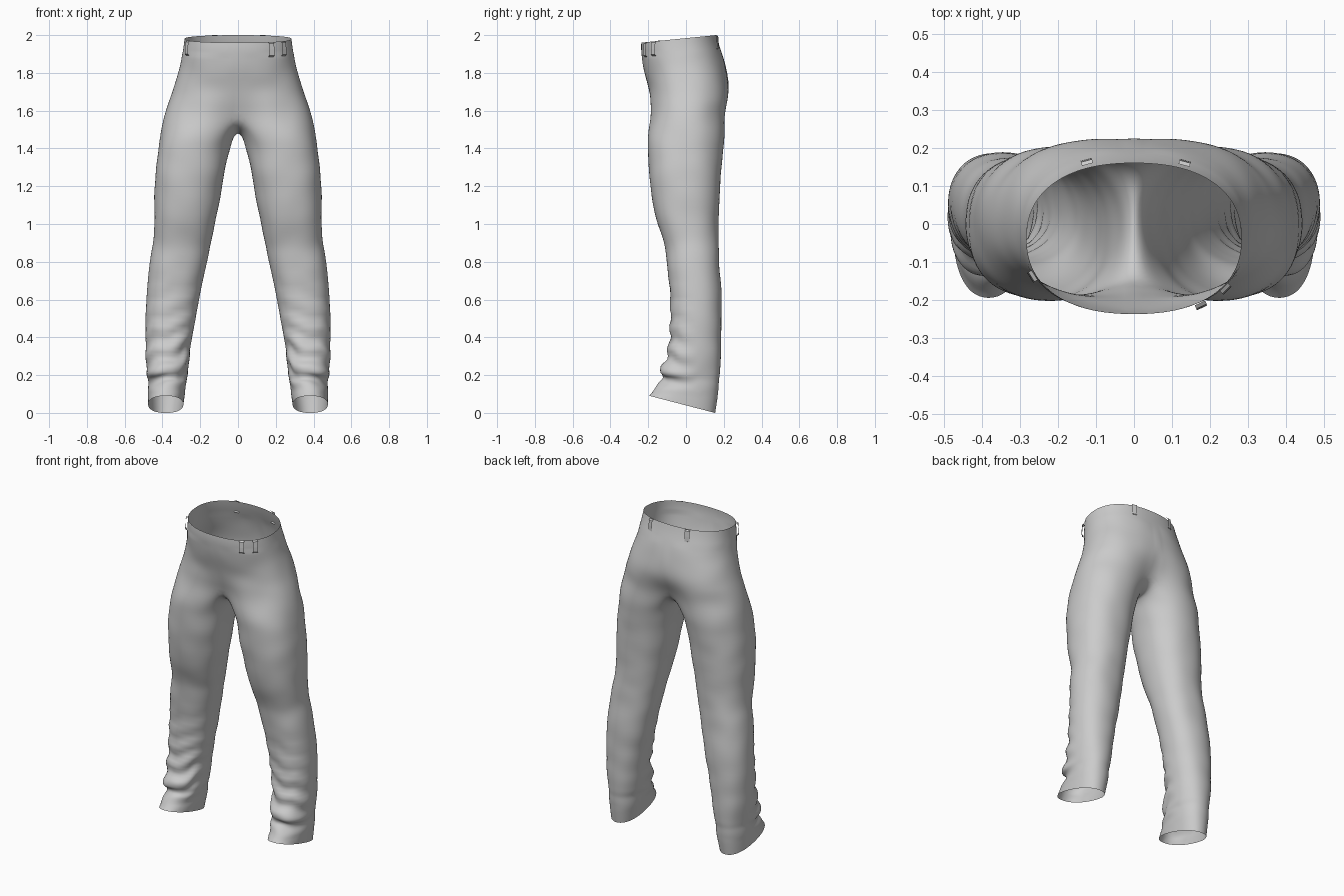
import bpy, bmesh, math
from mathutils import Vector, noise

if "Cube" in bpy.data.objects:
    bpy.data.objects.remove(bpy.data.objects["Cube"])

ARC, INNER = 15, 5            # points around the hip half / along the crotch seam
STEP = 2 * math.pi / (ARC + INNER)


def spow(v, p):
    return math.copysign(abs(v) ** p, v)


def oval(a, x0, x1, y0, y1, n):
    """Point on a squarish oval inside a box, angle 0 = +x."""
    p = 2 / n
    return ((x0 + x1) / 2 + (x1 - x0) / 2 * spow(math.cos(a), p),
            (y0 + y1) / 2 + (y1 - y0) / 2 * spow(math.sin(a), p))


# Hip rows: z front, z back, half width, y front, y back, centre dip front, dip back
HIPS = [(1.96, 2.00, .285, -.238, .162, 0, 0),
        (1.92, 1.95, .290, -.240, .175, 0, 0),
        (1.85, 1.87, .304, -.231, .204, 0, 0),
        (1.78, 1.79, .322, -.217, .226, 0, .004),
        (1.71, 1.71, .345, -.205, .241, .012, .012),
        (1.64, 1.64, .374, -.204, .237, .03, .035),
        (1.58, 1.57, .394, -.206, .225, .06, .07)]
# Crotch seam between the legs: y, z
SEAM = [(.115, 1.515), (.065, 1.49), (.01, 1.485), (-.045, 1.495), (-.10, 1.53)]
# Leg rows: z, x inner, x outer, y front, y back, tilt
LEGS = [(1.46, .024, .415, -.206, .206, 0),
        (1.39, .045, .426, -.204, .198, 0),
        (1.28, .066, .438, -.200, .188, 0),
        (1.15, .089, .446, -.186, .181, 0),
        (1.02, .116, .445, -.160, .175, 0),
        (.93, .134, .445, -.128, .173, 0),
        (.87, .147, .456, -.108, .174, 0),
        (.78, .167, .474, -.103, .178, 0),
        (.65, .192, .486, -.086, .190, 0),
        (.52, .220, .490, -.082, .190, 0),
        (.40, .243, .492, -.088, .188, 0),
        (.32, .255, .490, -.094, .186, 0),
        (.25, .263, .486, -.122, .183, 0),
        (.205, .263, .482, -.148, .181, .03),
        (.18, .273, .474, -.124, .175, .05),
        (.15, .272, .477, -.130, .176, .10),
        (.10, .280, .478, -.160, .168, .18),
        (.045, .288, .477, -.197, .157, .26)]


def build_half(bm):
    rows = []
    for zf, zb, w, yf, yb, df, db in HIPS:
        row = []
        for i in range(ARC):
            t = i / (ARC - 1)
            x, y = oval(math.pi * (t - .5), -w, w, yf, yb, 2.3)
            dip = math.exp(-(x / .1) ** 2)
            y += dip * (df if t < .5 else -db)
            x = 0 if i in (0, ARC - 1) else x
            row.append(bm.verts.new((x, y, zf + (zb - zf) * (y - yf) / (yb - yf))))
        rows.append(row)
    for a, b in zip(rows, rows[1:]):
        for i in range(ARC - 1):
            bm.faces.new((a[i + 1], a[i], b[i], b[i + 1]))
    ring = rows[-1] + [bm.verts.new((0, y, z)) for y, z in SEAM]
    n = len(ring)
    for z, xi, xo, yf, yb, tilt in LEGS:
        new = []
        for i in range(n):
            x, y = oval((i - (ARC - 1) / 2) * STEP, xi, xo, yf, yb, 2.25)
            new.append(bm.verts.new((x, y, z - tilt * (y - (yf + yb) / 2))))
        for i in range(n):
            j = (i + 1) % n
            bm.faces.new((ring[j], ring[i], new[i], new[j]))
        ring = new


# Trousers shell, mirrored and smoothed
bm = bmesh.new()
build_half(bm)
bmesh.ops.recalc_face_normals(bm, faces=bm.faces)
mesh = bpy.data.meshes.new("trousers")
bm.to_mesh(mesh)
bm.free()
trousers = bpy.data.objects.new("trousers", mesh)
bpy.context.collection.objects.link(trousers)
bpy.context.view_layer.objects.active = trousers
trousers.select_set(True)
trousers.modifiers.new("mirror", 'MIRROR')
sub = trousers.modifiers.new("smooth", 'SUBSURF')
sub.levels = sub.render_levels = 2
for m in ("mirror", "smooth"):
    bpy.ops.object.modifier_apply(modifier=m)

# Fabric creases: bunched folds on the lower front legs, faint ripples elsewhere
normals = [v.normal.copy() for v in trousers.data.vertices]
for v, nrm in zip(trousers.data.vertices, normals):
    x, y, z = v.co
    ax = abs(x)
    if .1 < z < 1.9 and ax > .01:
        d = .004 * noise.noise(Vector((ax * 7, y * 7, z * 9)))
        front = max(0, min(1, (.06 - y) / .12))
        low = max(0, min(1, (.75 - z) / .4)) * min(1, (z - .1) / .06)
        d += .009 * front * low * math.sin(z * 58 + 22 * (ax - .37) + 2 * noise.noise(Vector((ax * 9, y * 9, z * 5))))
        v.co += nrm * d
bpy.ops.object.shade_smooth_by_angle(angle=math.radians(40))


# Belt loops: short stitched strips standing just off the waistband
def belt_loop(angle):
    a = math.radians(angle)
    x, y = oval(a, -.289, .289, -.241, .172, 2.3)
    x2, y2 = oval(a + .02, -.289, .289, -.241, .172, 2.3)
    along = Vector((x2 - x, y2 - y, 0)).normalized()
    out = Vector((along.y, -along.x, 0))
    zt = 1.96 + .04 * (y + .238) / .4
    bm = bmesh.new()
    pairs = []
    for off, dz in ((-.002, 0), (.008, -.006), (.011, -.04), (.012, -.07), (.002, -.078)):
        c = Vector((x, y, zt + dz)) + out * off
        pairs.append([bm.verts.new(c + along * s) for s in (-.015, .015)])
    for p, q in zip(pairs, pairs[1:]):
        bm.faces.new((p[1], p[0], q[0], q[1]))
    me = bpy.data.meshes.new("belt_loop")
    bm.to_mesh(me)
    bm.free()
    bpy.context.collection.objects.link(bpy.data.objects.new("belt_loop", me))


for ang in (-56, -37, 206, 66, 112):
    belt_loop(ang)
